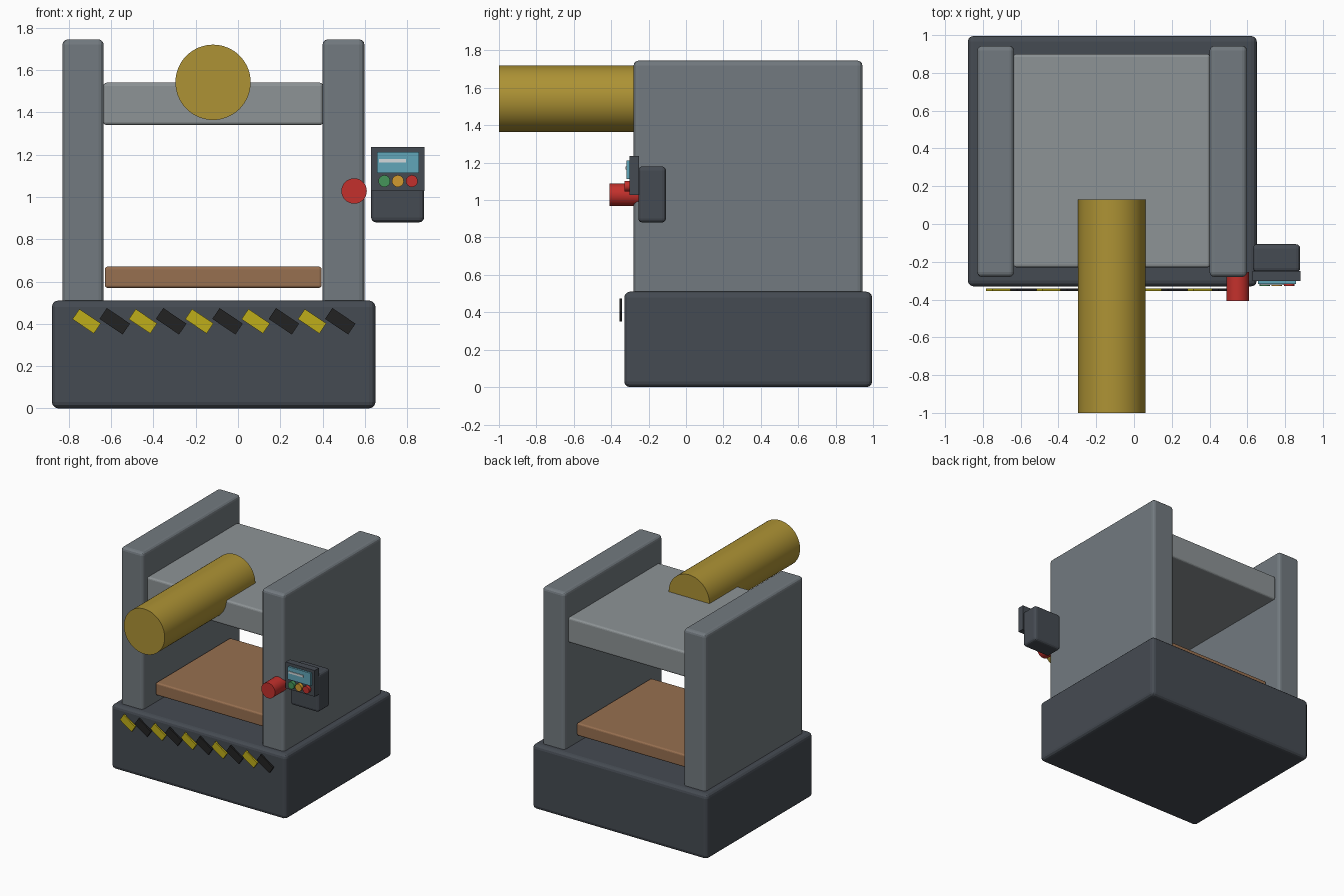
import bpy
import math

if "Cube" in bpy.data.objects:
    bpy.data.objects.remove(bpy.data.objects["Cube"])


def material(name, rgb):
    m = bpy.data.materials.new(name)
    m.diffuse_color = (*rgb, 1)
    m.use_nodes = True
    m.node_tree.nodes["Principled BSDF"].inputs["Base Color"].default_value = m.diffuse_color
    return m


DARK = material("dark_steel", (0.06, 0.07, 0.085))
STEEL = material("steel", (0.17, 0.195, 0.215))
LIGHT = material("light_steel", (0.27, 0.295, 0.305))
WOOD = material("wood", (0.31, 0.16, 0.08))
GOLD = material("gold", (0.42, 0.29, 0.035))
YELLOW = material("yellow", (0.52, 0.42, 0.01))
BLACK = material("black", (0.016, 0.016, 0.016))
RED = material("red", (0.55, 0.03, 0.025))
GREEN = material("green", (0.06, 0.3, 0.1))
AMBER = material("amber", (0.65, 0.33, 0.03))
BLUE = material("screen_blue", (0.12, 0.38, 0.48))
WHITE = material("pale", (0.65, 0.7, 0.72))


def box(name, x, y, z, mat, bevel=0.0, turn=0.0):
    """Box between (min, max) pairs, with optional rounded edges."""
    spans = (x, y, z)
    bpy.ops.mesh.primitive_cube_add(size=1, location=[(a + b) / 2 for a, b in spans])
    ob = bpy.context.object
    ob.name = name
    ob.scale = [b - a for a, b in spans]
    bpy.ops.object.transform_apply(location=False, rotation=False, scale=True)
    ob.rotation_euler.y = turn
    ob.data.materials.append(mat)
    if bevel:
        mod = ob.modifiers.new("rounded_edges", 'BEVEL')
        mod.width = bevel
        mod.segments = 3
    return ob


def rod(name, x, z, radius, y, mat, sides=48):
    """Cylinder along y between two depths."""
    bpy.ops.mesh.primitive_cylinder_add(
        vertices=sides, radius=radius, depth=y[1] - y[0],
        location=(x, (y[0] + y[1]) / 2, z), rotation=(math.pi / 2, 0, 0))
    ob = bpy.context.object
    ob.name = name
    ob.data.materials.append(mat)
    bpy.ops.object.shade_smooth_by_angle(angle=math.radians(40))
    return ob


# Machine frame
box("base", (-0.88, 0.65), (-0.33, 0.995), (0, 0.51), DARK, 0.03)
for side, x in (("left", (-0.83, -0.635)), ("right", (0.40, 0.598))):
    box(side + "_side_frame", x, (-0.28, 0.943), (0.001, 1.745), STEEL, 0.025)
box("cross_beam", (-0.637, 0.403), (-0.23, 0.90), (1.34, 1.54), LIGHT, 0.015)
box("work_bed", (-0.63, 0.396), (-0.13, 0.80), (0.57, 0.67), WOOD, 0.012)

# Large horizontal cylinder
rod("ram_cylinder", -0.118, 1.542, 0.178, (-1.0, 0.13), GOLD, 64)

# Slanted warning stripes
for i in range(10):
    x, dark = -0.716 + i * 0.1333, i % 2
    half, tall = (0.066, 0.031) if dark else (0.061, 0.029)
    box(f"warning_stripe_{i + 1}", (x - half, x + half), (-0.356, -0.342),
        (0.412 - tall, 0.412 + tall), BLACK if dark else YELLOW,
        turn=math.radians(34))

# Emergency stop
rod("stop_button", 0.549, 1.028, 0.06, (-0.408, -0.255), RED)

# Control panel
box("control_box", (0.63, 0.88), (-0.255, -0.107), (0.88, 1.18), DARK, 0.022)
box("display_frame", (0.628, 0.882), (-0.303, -0.25), (1.028, 1.235), DARK)
box("display_screen", (0.657, 0.857), (-0.318, -0.298), (1.112, 1.212), BLUE)
box("display_readout", (0.667, 0.795), (-0.323, -0.315), (1.164, 1.18), WHITE)
for name, x, mat in (("green", 0.692, GREEN), ("amber", 0.756, AMBER), ("red", 0.822, RED)):
    rod(name + "_button", x, 1.075, 0.028, (-0.328, -0.29), mat, 24)
